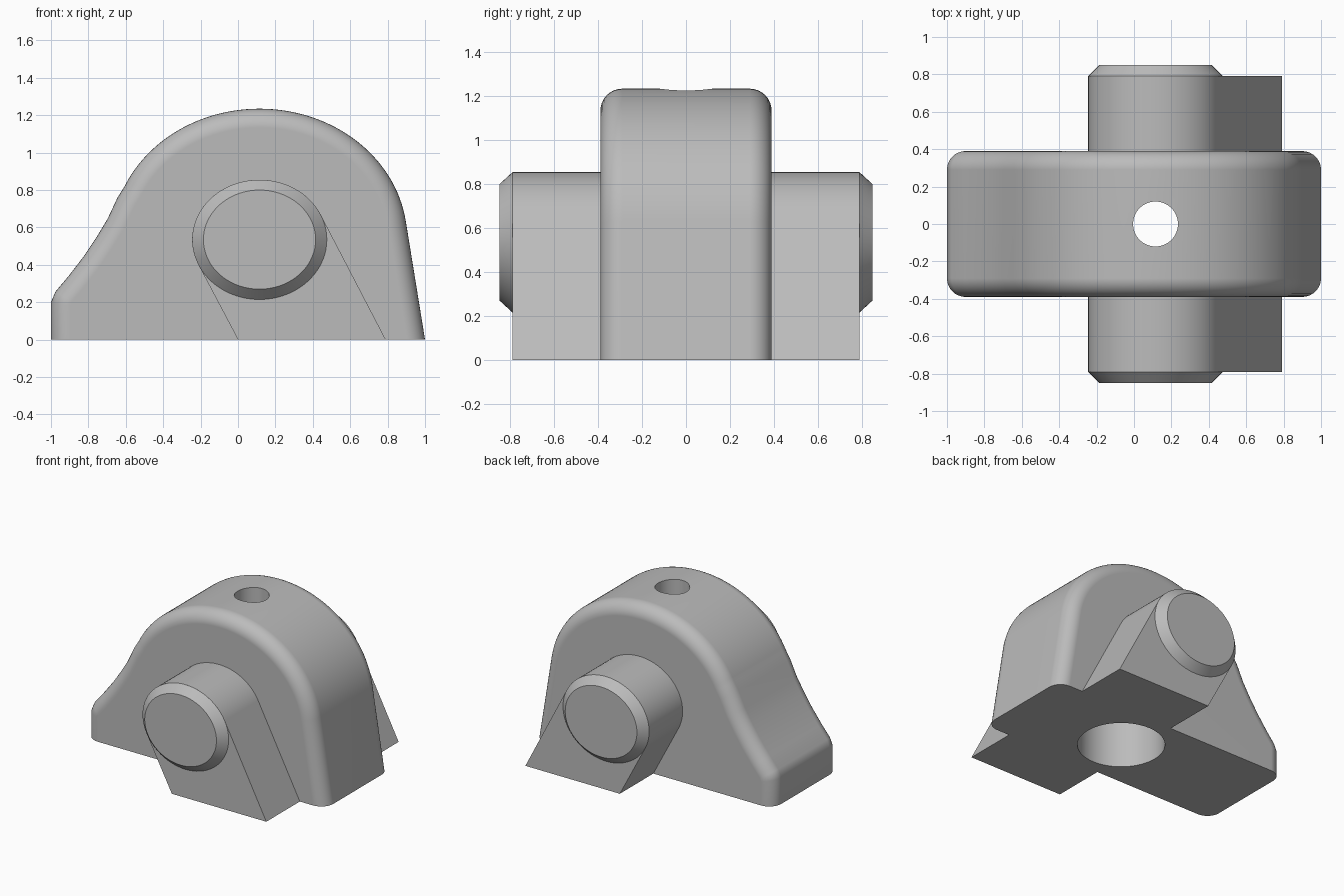
import bpy, bmesh
from math import sin, cos, pi, radians
from mathutils import Vector

cube = bpy.data.objects.get("Cube")
if cube:
    bpy.data.objects.remove(cube, do_unlink=True)

GREY = (0.5, 0.5, 0.5, 1)
metal = bpy.data.materials.new("plain_grey")
metal.use_nodes = True
metal.diffuse_color = GREY
metal.node_tree.nodes["Principled BSDF"].inputs["Base Color"].default_value = GREY

CX, CZ = 0.115, 0.535      # pin axis
HALF = 0.39                # half depth of the housing
FILLET = 0.1


def ellipse(rx, rz, start, end, n):
    """Points along an elliptical arc about the pin axis, in x and z."""
    angles = [radians(start + (end - start) * i / n) for i in range(n + 1)]
    return [Vector((CX + rx * cos(a), CZ + rz * sin(a))) for a in angles]


def loft(name, rings):
    """Skin a list of matching closed rings and cap both ends."""
    bm = bmesh.new()
    loops = [[bm.verts.new(p) for p in ring] for ring in rings]
    n = len(loops[0])
    for a, b in zip(loops, loops[1:]):
        for i in range(n):
            j = (i + 1) % n
            bm.faces.new((a[i], a[j], b[j], b[i]))
    bm.faces.new(loops[0])
    bm.faces.new(loops[-1])
    bmesh.ops.recalc_face_normals(bm, faces=bm.faces)
    mesh = bpy.data.meshes.new(name)
    bm.to_mesh(mesh)
    bm.free()
    mesh.materials.append(metal)
    obj = bpy.data.objects.new(name, mesh)
    bpy.context.collection.objects.link(obj)
    return obj


def activate(obj):
    bpy.ops.object.select_all(action='DESELECT')
    obj.select_set(True)
    bpy.context.view_layer.objects.active = obj


def smooth(obj):
    activate(obj)
    bpy.ops.object.shade_smooth_by_angle(angle=radians(32))
    mod = obj.modifiers.new("even_shading", 'WEIGHTED_NORMAL')
    mod.keep_sharp = True


def inset(points, d):
    """Move an open outline inward by d, keeping its ends on the floor."""
    normals = []
    for a, b in zip(points, points[1:]):
        t = (b - a).normalized()
        normals.append(Vector((-t.y, t.x)))
    out = [points[0] + Vector((d / normals[0].x, 0))]
    for p, m, n in zip(points[1:-1], normals, normals[1:]):
        out.append(p + (m + n) * d / (1 + m.dot(n)))
    out.append(points[-1] + Vector((d / normals[-1].x, 0)))
    return out


def in_plane(points, y):
    return [(p.x, y, p.y) for p in points]


# Housing: domed outline with a curved toe, rounded on both side rims
toe = [(-0.644, 0.76), (-0.698, 0.645), (-0.757, 0.547), (-0.826, 0.444),
       (-0.906, 0.34), (-0.976, 0.257), (-1, 0.2), (-1, 0)]
outline = [Vector((1, 0))] + ellipse(0.79, 0.7, 8, 156, 56) + [Vector(p) for p in toe]
rim = []
for i in range(9):
    a = pi / 2 * i / 8
    rim.append((FILLET * (1 - sin(a)), HALF - FILLET * (1 - cos(a))))
rings = [in_plane(inset(outline, d), -y) for d, y in rim]
rings += [in_plane(inset(outline, d), y) for d, y in reversed(rim)]
housing = loft("housing", rings)

# Stepped vertical bore: wide from below, narrow through the crown
steps = [(0.3, -0.2), (0.3, 0.6), (0.12, 0.6), (0.12, 1.5)]
cutter = loft("bore_cutter", [
    [(CX + r * cos(2 * pi * i / 64), r * sin(2 * pi * i / 64), z) for i in range(64)]
    for r, z in steps])
cutter.hide_render = True
bore = housing.modifiers.new("bore", 'BOOLEAN')
bore.operation = 'DIFFERENCE'
bore.solver = 'EXACT'
bore.object = cutter
activate(housing)
bpy.ops.object.modifier_apply(modifier="bore")
bpy.data.objects.remove(cutter, do_unlink=True)
smooth(housing)

# Side pins, each with a slanted foot and a chamfered end
foot = ellipse(0.36, 0.32, 25, 205, 40) + [Vector((0, 0)), Vector((0.79, 0))]
wide = ellipse(0.36, 0.32, 0, 360, 72)[:-1]
narrow = ellipse(0.3, 0.265, 0, 360, 72)[:-1]
for side, label in ((-1, "front"), (1, "back")):
    smooth(loft(label + "_pin_and_foot",
                [in_plane(foot, side * 0.37), in_plane(foot, side * 0.79)]))
    smooth(loft(label + "_pin_chamfer",
                [in_plane(wide, side * 0.79), in_plane(narrow, side * 0.85)]))
